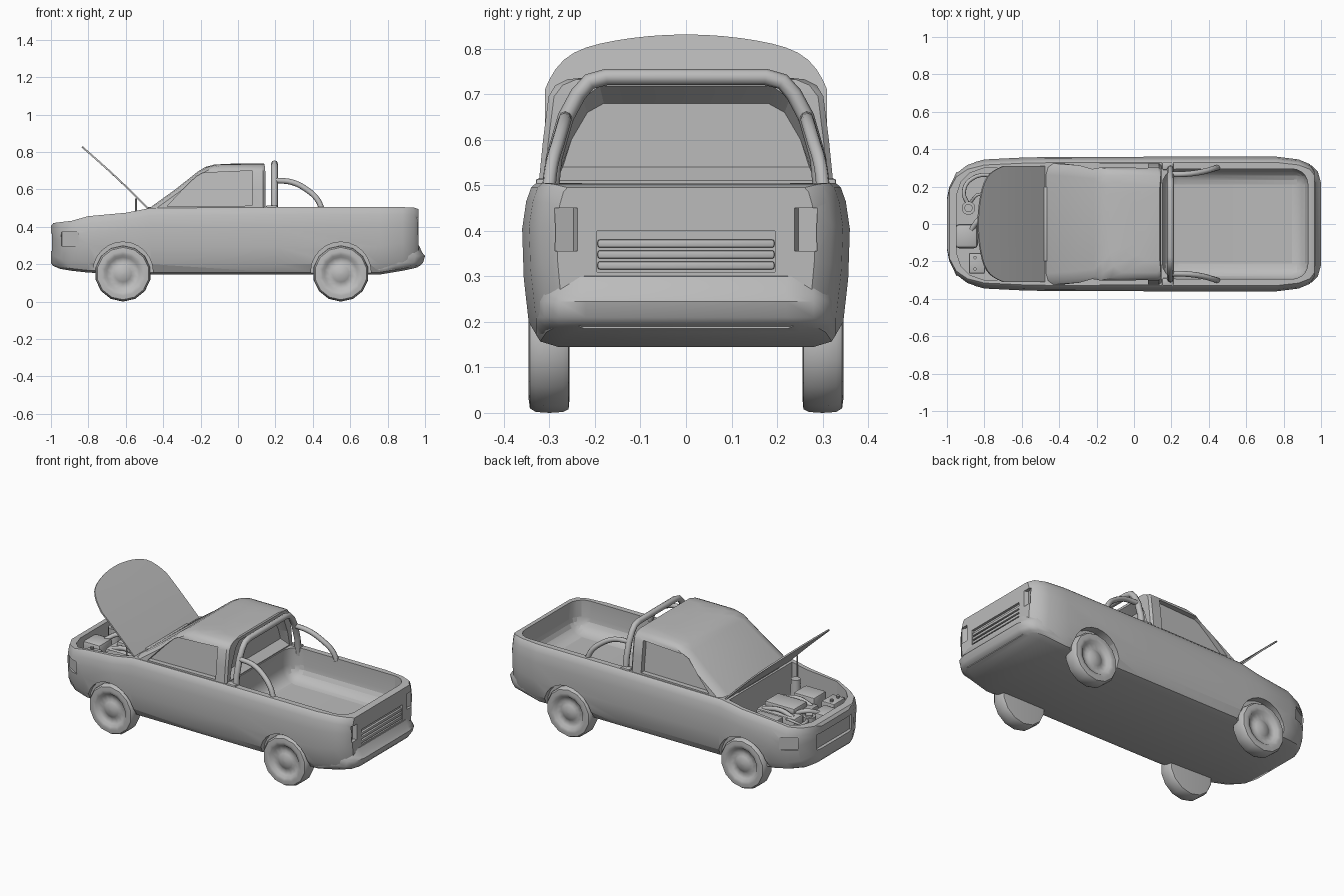
import bpy, bmesh, math
from mathutils import Matrix

if "Cube" in bpy.data.objects:
    bpy.data.objects.remove(bpy.data.objects["Cube"])

grey = bpy.data.materials.new("plain_grey")
grey.diffuse_color = (0.5, 0.5, 0.5, 1)
grey.use_nodes = True
grey.node_tree.nodes["Principled BSDF"].inputs["Base Color"].default_value = grey.diffuse_color


def make(name, bm, smooth=35):
    bmesh.ops.remove_doubles(bm, verts=bm.verts, dist=1e-5)
    bmesh.ops.recalc_face_normals(bm, faces=bm.faces)
    me = bpy.data.meshes.new(name)
    bm.to_mesh(me)
    bm.free()
    me.materials.append(grey)
    ob = bpy.data.objects.new(name, me)
    bpy.context.scene.collection.objects.link(ob)
    if smooth:
        shade(ob, smooth)
    return ob


def shade(ob, angle):
    bpy.ops.object.select_all(action='DESELECT')
    ob.select_set(True)
    bpy.context.view_layer.objects.active = ob
    bpy.ops.object.shade_smooth_by_angle(angle=math.radians(angle))


def loft(name, rings, smooth=35):
    bm = bmesh.new()
    vs = [[bm.verts.new(p) for p in r] for r in rings]
    n = len(rings[0])
    for a, b in zip(vs, vs[1:]):
        for i in range(n):
            j = (i + 1) % n
            bm.faces.new((a[i], a[j], b[j], b[i]))
    bm.faces.new(vs[0])
    bm.faces.new(vs[-1])
    return make(name, bm, smooth)


def box(name, c, s, rot=0, bevel=0.0, seg=2, smooth=35):
    bm = bmesh.new()
    m = Matrix.Translation(c) @ Matrix.Rotation(rot, 4, 'Z') @ Matrix.Diagonal((*s, 1))
    bmesh.ops.create_cube(bm, size=1, matrix=m)
    if bevel:
        bmesh.ops.bevel(bm, geom=bm.edges[:], offset=bevel, segments=seg, profile=0.5, affect='EDGES')
    return make(name, bm, smooth)


def cyl(name, c, r, h, axis='Z', n=16, r2=None, smooth=35):
    bm = bmesh.new()
    rot = Matrix.Rotation(math.pi / 2, 4, 'X') if axis == 'Y' else Matrix()
    bmesh.ops.create_cone(bm, cap_ends=True, segments=n, radius1=r, radius2=r if r2 is None else r2,
                          depth=h, matrix=Matrix.Translation(c) @ rot)
    return make(name, bm, smooth)


def evaluated(ob, name):
    bpy.context.view_layer.update()
    me = bpy.data.meshes.new_from_object(ob.evaluated_get(bpy.context.evaluated_depsgraph_get()))
    bpy.data.objects.remove(ob)
    if not me.materials:
        me.materials.append(grey)
    new = bpy.data.objects.new(name, me)
    bpy.context.scene.collection.objects.link(new)
    return new


def cut(ob, cutters, angle=35):
    name = ob.name
    ob.name = name + "_uncut"
    for c in cutters:
        c.hide_render = True
        m = ob.modifiers.new("cut", 'BOOLEAN')
        m.operation, m.solver, m.object = 'DIFFERENCE', 'EXACT', c
    new = evaluated(ob, name)
    for c in cutters:
        bpy.data.objects.remove(c)
    shade(new, angle)
    return new


def tube(name, pts, r, smooth_path=True):
    cu = bpy.data.curves.new(name, 'CURVE')
    cu.dimensions, cu.bevel_depth, cu.bevel_resolution, cu.use_fill_caps = '3D', r, 2, True
    cu.resolution_u = 4
    sp = cu.splines.new('BEZIER' if smooth_path else 'POLY')
    if smooth_path:
        sp.bezier_points.add(len(pts) - 1)
        for b, p in zip(sp.bezier_points, pts):
            b.co = p
            b.handle_left_type = b.handle_right_type = 'AUTO'
    else:
        sp.points.add(len(pts) - 1)
        for b, p in zip(sp.points, pts):
            b.co = (*p, 1)
    ob = bpy.data.objects.new(name + "_path", cu)
    bpy.context.scene.collection.objects.link(ob)
    ob = evaluated(ob, name)
    shade(ob, 50)
    return ob


# lower body: cross-sections along x as (x, half width, bottom, top)
def section(x, w, zb, zt):
    half = [(.78 * w, zb), (.89 * w, zb + .012), (.96 * w, zb + .055), (.99 * w, zb + .15),
            (w, zb + .72 * (zt - zb)), (.975 * w, zt - .04), (.945 * w, zt - .01), (.915 * w, zt)]
    return [(x, y, z) for y, z in half] + [(x, -y, z) for y, z in reversed(half)]


stations = [(-1, .14, .205, .405), (-.987, .2, .19, .42), (-.95, .275, .175, .425), (-.89, .32, .165, .432),
            (-.8, .345, .155, .457), (-.6, .355, .148, .475), (-.47, .358, .145, .5), (.2, .36, .145, .505),
            (.76, .36, .145, .505), (.88, .345, .165, .505), (.94, .32, .178, .503), (.965, .285, .185, .495)]
body = loft("body", [section(*s) for s in stations])

# hollows in the body: bed, engine bay, arches, lamps, grille, tailgate panel
plan = [(-.5, .3), (-.8, .3), (-.88, .272), (-.925, .225), (-.95, .15)]
plan += [(x, -y) for x, y in reversed(plan)]
cutters = [box("bed_cut", (.541, 0, .52), (.778, .59, .4), bevel=.085, seg=5, smooth=0),
           loft("bay_cut", [[(x, y, z) for x, y in plan] for z in (.27, .6)], 0),
           box("grille_cut", (-1.0, 0, .318), (.04, .33, .095), smooth=0),
           box("tailgate_cut", (.975, 0, .355), (.05, .39, .09), smooth=0)]
for s in (1, -1):
    cutters += [cyl("arch_cut", (x, s * .37, .158), .161, .12, 'Y', 24, smooth=0) for x in (-.615, .55)]
    cutters += [box("headlamp_cut", (-.908, s * .318, .336), (.105, .05, .075), s * .55, smooth=0),
                box("taillamp_cut", (.977, s * .258, .403), (.06, .045, .095), -s * .35, smooth=0)]
body = cut(body, cutters, 40)

# tailgate slats
for z in (.324, .348, .372):
    box("tailgate_slat", (.957, 0, z), (.016, .388, .017), bevel=.004)

# rear bumper swept across y
prof = [(.88, .17), (.975, .192), (.99, .21), (1.0, .245), (.985, .262), (.968, .3), (.88, .31)]
rings = []
for y, d in ((.33, .13), (.312, .05), (.28, .017), (.22, 0)):
    rings.append([(x - d, y, z) for x, z in prof])
loft("rear_bumper", rings + [[(x, -y, z) for x, y, z in r] for r in reversed(rings)], 45)

# cab: chamfered rectangles stacked in z as (z, front x, rear x, half width, chamfer)
rings = []
for z, x0, x1, w, c in ((.4, -.47, .146, .328, .03), (.47, -.5, .146, .328, .03), (.51, -.46, .146, .323, .03),
                        (.6, -.335, .146, .314, .03), (.695, -.215, .146, .302, .03), (.72, -.175, .144, .287, .04),
                        (.733, -.125, .142, .26, .05), (.739, .0, .136, .2, .05)):
    half = [(x0, w - 2 * c), (x0 + .35 * c, w - .7 * c), (x0 + 1.3 * c, w), (x1 - .4 * c, w), (x1, w - .4 * c)]
    rings.append([(x, y, z) for x, y in half] + [(x, -y, z) for x, y in reversed(half)])
cab = loft("cab", rings)

# recessed side and rear windows
cutters = []
outline = [(-.38, .508), (-.285, .61), (-.225, .668), (-.19, .688), (.075, .7), (.075, .513)]
for s in (1, -1):
    cutters.append(loft("window_cut", [[(x, s * (.323 - (z - .51) * .115 + d), z) for x, z in outline]
                                       for d in (-.03, .05)], 0))
rear = [(-.285, .51), (-.265, .6), (-.228, .69), (-.19, .72), (.19, .72), (.228, .69), (.265, .6), (.285, .51)]
inner = [(y * .95, .54 + (z - .51) * .667) for y, z in rear]
cutters.append(loft("rear_window_cut", [[(.095, y, z) for y, z in inner], [(.147, y, z) for y, z in rear],
                                        [(.17, y, z) for y, z in rear]], 0))
cab = cut(cab, cutters, 45)

# roll bar and its two curved braces
arch = [(.195, .3, .46), (.195, .29, .56), (.195, .264, .65), (.195, .237, .7), (.195, .212, .728), (.195, .175, .738)]
tube("roll_bar", arch + [(x, -y, z) for x, y, z in reversed(arch)], .018, False)
for s in (1, -1):
    box("roll_bar_foot", (.18, s * .31, .5), (.06, .04, .03), bevel=.006)
    tube("roll_bar_brace", [(.2, s * .265, .648), (.29, s * .268, .638), (.37, s * .28, .597),
                            (.425, s * .295, .545), (.45, s * .302, .49)], .015)

# open hood
bm = bmesh.new()
cols = []
for i in range(25):
    y = .31 * math.sin(math.pi / 2 * (i - 12) / 12)
    u = abs(y) / .31
    top = .828 - .055 * u ** 2 - .07 * u ** 10
    col = []
    for k in range(6):
        z = .497 + (top - .497) * k / 5
        lift = .004 * math.sin(math.pi * (z - .497) / .331)
        col.append(bm.verts.new((-.48 - (z - .497) * 1.07 + lift, y, z + lift)))
    cols.append(col)
for a, b in zip(cols, cols[1:]):
    for k in range(5):
        bm.faces.new((a[k], b[k], b[k + 1], a[k + 1]))
hood = make("hood_sheet", bm)
sol = hood.modifiers.new("thick", 'SOLIDIFY')
sol.thickness, sol.offset = .009, 0
shade(evaluated(hood, "hood"), 40)
tube("hood_prop", [(-.545, -.285, .3), (-.545, -.285, .55)], .005, False)
box("cowl", (-.475, 0, .495), (.03, .4, .02), bevel=.005)

# engine bay contents
box("engine_block", (-.68, 0, .325), (.26, .24, .13), bevel=.015)
box("engine_cover", (-.67, 0, .4), (.2, .13, .04), bevel=.012)
box("radiator_tank", (-.895, -.065, .34), (.12, .13, .12), bevel=.02)
box("battery", (-.84, -.21, .33), (.085, .11, .13), bevel=.006)
box("fuse_box", (-.68, .2, .34), (.16, .1, .13), bevel=.01)
box("air_box", (-.69, -.2, .34), (.14, .12, .13), bevel=.01)
for dy in (-.03, .03):
    cyl("battery_post", (-.85, -.21 + dy, .4), .009, .02, n=10)
cyl("filter_pot", (-.885, .085, .345), .036, .15, n=18)
cyl("filter_cap", (-.885, .085, .42), .022, .02, n=14)
for s in (1, -1):
    cyl("strut_tower", (-.56, s * .25, .35), .035, .16, n=16, r2=.026)
tube("intake_hose", [(-.885, .1, .4), (-.91, .17, .41), (-.87, .24, .39), (-.76, .26, .38), (-.68, .22, .39)], .011)
tube("coolant_hose", [(-.87, -.03, .39), (-.82, .03, .41), (-.76, .04, .38)], .014)
tube("fuel_line", [(-.88, .11, .36), (-.82, .16, .4), (-.76, .12, .38)], .008)
for y in (-.09, .09):
    tube("manifold_pipe", [(-.78, y, .38), (-.7, y, .405), (-.58, y, .385)], .014)

# wheels: one profile spun around the axle
tyre = [(.001, .256), (.12, .256), (.142, .258), (.148, .27), (.15, .3), (.148, .33), (.14, .343), (.118, .346),
        (.1, .343), (.088, .328), (.06, .324), (.045, .332), (.025, .34), (.001, .342)]
N = 14
for x in (-.615, .55):
    for s in (1, -1):
        loft("wheel", [[(x + r * math.cos(2 * math.pi * (i + .5) / N), s * y,
                         .15 + r * math.sin(2 * math.pi * (i + .5) / N)) for i in range(N)] for r, y in tyre], 50)

# settle the model exactly on the ground
low = min((o.matrix_world @ v.co).z for o in bpy.data.objects if o.type == 'MESH' for v in o.data.vertices)
for o in bpy.data.objects:
    o.location.z -= low
